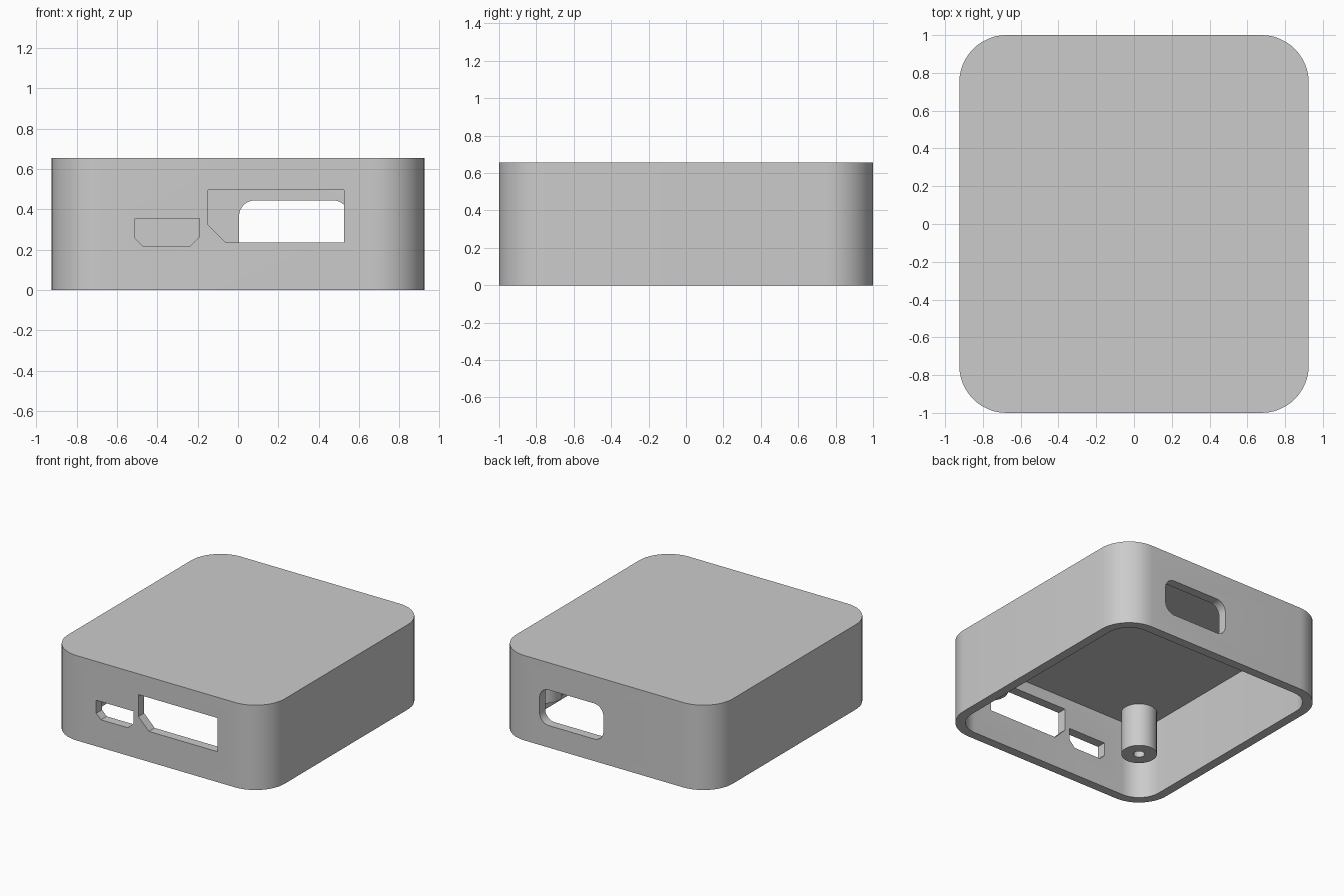
import bpy, bmesh
from math import cos, sin, pi, radians

cube = bpy.data.objects.get("Cube")
if cube:
    bpy.data.objects.remove(cube, do_unlink=True)

HALF_X, HALF_Y, HEIGHT = 0.925, 1.0, 0.655
WALL, CORNER = 0.07, 0.25
CEILING = HEIGHT - WALL

grey = bpy.data.materials.new("plain_grey")
grey.use_nodes = True
grey.diffuse_color = (0.6, 0.6, 0.6, 1)
grey.node_tree.nodes["Principled BSDF"].inputs["Base Color"].default_value = grey.diffuse_color


def rounded_rect(x0, x1, y0, y1, r, steps=12):
    """Counter-clockwise outline of a rectangle with round corners."""
    centres = [(x1 - r, y1 - r), (x0 + r, y1 - r), (x0 + r, y0 + r), (x1 - r, y0 + r)]
    return [(cx + r * cos(a), cy + r * sin(a))
            for q, (cx, cy) in enumerate(centres)
            for a in [(q + i / steps) * pi / 2 for i in range(steps + 1)]]


def prism(name, outline, start, end, axis="z"):
    """Extrude an outline along z, or an x-z outline along y."""
    place = (lambda a, b, t: (a, b, t)) if axis == "z" else (lambda a, b, t: (a, t, b))
    bm = bmesh.new()
    low = [bm.verts.new(place(a, b, start)) for a, b in outline]
    high = [bm.verts.new(place(a, b, end)) for a, b in outline]
    bm.faces.new(low)
    bm.faces.new(high)
    for i in range(len(low)):
        bm.faces.new((low[i - 1], low[i], high[i], high[i - 1]))
    bmesh.ops.recalc_face_normals(bm, faces=bm.faces)
    mesh = bpy.data.meshes.new(name)
    bm.to_mesh(mesh)
    bm.free()
    mesh.materials.append(grey)
    obj = bpy.data.objects.new(name, mesh)
    bpy.context.collection.objects.link(obj)
    return obj


def select_only(obj):
    bpy.ops.object.select_all(action="DESELECT")
    obj.select_set(True)
    bpy.context.view_layer.objects.active = obj


def cut(obj, cutter):
    select_only(obj)
    mod = obj.modifiers.new("cut", "BOOLEAN")
    mod.operation, mod.solver, mod.object = "DIFFERENCE", "EXACT", cutter
    bpy.ops.object.modifier_apply(modifier=mod.name)
    bpy.data.objects.remove(cutter, do_unlink=True)


def smooth(obj):
    select_only(obj)
    bpy.ops.object.shade_smooth_by_angle(angle=radians(30))


# Case shell, open underneath
shell = prism("case_shell", rounded_rect(-HALF_X, HALF_X, -HALF_Y, HALF_Y, CORNER), 0, HEIGHT)
ix, iy = HALF_X - WALL, HALF_Y - WALL
cut(shell, prism("cavity", rounded_rect(-ix, ix, -iy, iy, CORNER - WALL), -0.1, CEILING))

# Front ports
large_port = [(-0.15, 0.495), (-0.15, 0.325), (-0.06, 0.235), (0.525, 0.235), (0.525, 0.495)]
small_port = [(-0.51, 0.355), (-0.51, 0.255), (-0.47, 0.215),
              (-0.24, 0.215), (-0.19, 0.265), (-0.19, 0.355)]
for port in (large_port, small_port):
    cut(shell, prism("port_cutter", port, -HALF_Y - 0.1, -iy + 0.05, "y"))

# Rounded back opening
cut(shell, prism("back_cutter", rounded_rect(0.005, 0.55, 0.17, 0.445, 0.08),
                 iy - 0.05, HALF_Y + 0.1, "y"))
smooth(shell)

# Four screw posts hanging from the ceiling
POST_R, HOLE_R, POST_END = 0.125, 0.04, 0.25
for side, sx in (("left", 1), ("right", -1)):
    for end, sy in (("front", -1), ("back", 1)):
        x, y = sx * 0.68, sy * 0.755

        def disc(r):
            return [(x + r * cos(i * pi / 16), y + r * sin(i * pi / 16)) for i in range(32)]

        post = prism(f"{end}_{side}_screw_post", disc(POST_R), POST_END, CEILING + 0.01)
        cut(post, prism("screw_hole", disc(HOLE_R), POST_END - 0.1, CEILING - 0.05))
        smooth(post)
